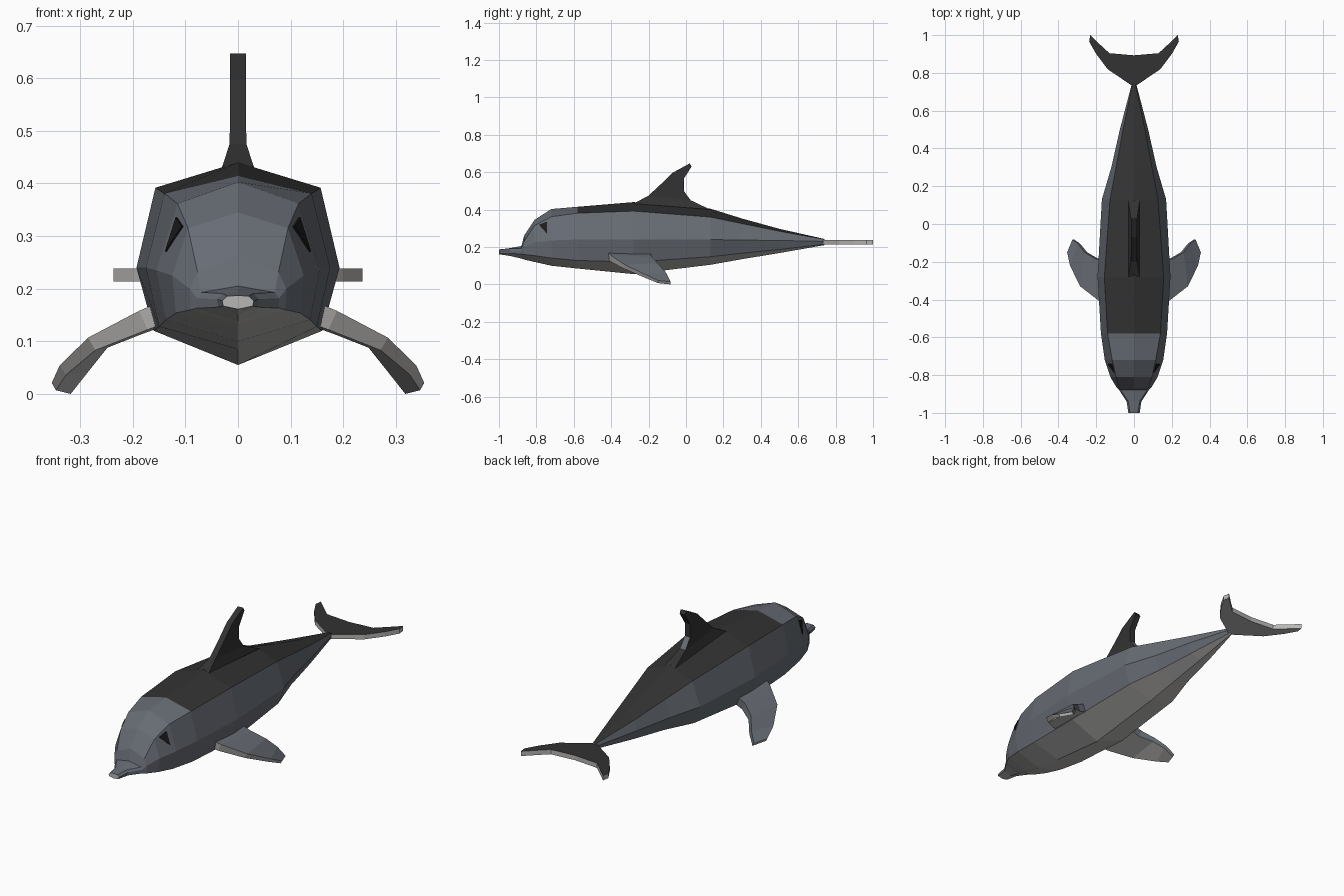
import bpy, bmesh
from mathutils import Vector
from mathutils.bvhtree import BVHTree

if "Cube" in bpy.data.objects:
    bpy.data.objects.remove(bpy.data.objects["Cube"])


def material(name, r, g, b):
    m = bpy.data.materials.new(name)
    m.diffuse_color = (r, g, b, 1)
    m.use_nodes = True
    m.node_tree.nodes["Principled BSDF"].inputs["Base Color"].default_value = m.diffuse_color
    return m


MATS = [material("dark_back", 0.032, 0.032, 0.032),
        material("blue_grey", 0.135, 0.15, 0.175),
        material("pale_belly", 0.48, 0.47, 0.46),
        material("eye_black", 0.012, 0.012, 0.012)]
DARK, BLUE, PALE, BLACK = range(4)


def loft(name, sections, rule):
    """Skin closed sections; rule(j, centre) gives the colour, j = -1 on the end caps."""
    bm = bmesh.new()
    rings = [[bm.verts.new(p) for p in s] for s in sections]
    n = len(rings[0])

    def add(verts, j):
        f = bm.faces.new(verts)
        f.material_index = rule(j, f.calc_center_median())

    for a, b in zip(rings, rings[1:]):
        for j in range(n):
            k = (j + 1) % n
            add((a[j], a[k], b[k], b[j]), j)
    add(rings[0][::-1], -1)
    add(rings[-1], -1)
    bmesh.ops.recalc_face_normals(bm, faces=bm.faces)
    tree = BVHTree.FromBMesh(bm)
    me = bpy.data.meshes.new(name)
    bm.to_mesh(me)
    bm.free()
    for m in MATS:
        me.materials.append(m)
    bpy.context.collection.objects.link(bpy.data.objects.new(name, me))
    return tree


def blade(lead, trail, off):
    """Four-point section: leading and trailing edge thickened by an offset."""
    l, t, o = Vector(lead), Vector(trail), Vector(off)
    return [l + o, t + o, t - o, l - o]


def flip(sections):
    return [[(-p[0], p[1], p[2]) for p in s] for s in sections]


# Body: y, top z, upper edge x z, side x z, lower edge x z, keel z
STATIONS = [
    (-1.00, .187, .020, .186, .030, .177, .028, .167, .161),
    (-.94, .194, .030, .191, .039, .180, .038, .165, .152),
    (-.88, .205, .070, .193, .078, .182, .078, .163, .138),
    (-.865, .262, .077, .232, .092, .200, .090, .160, .133),
    (-.81, .345, .095, .315, .125, .225, .118, .154, .120),
    (-.72, .403, .115, .362, .155, .235, .137, .141, .100),
    (-.58, .415, .140, .381, .175, .240, .150, .128, .085),
    (-.28, .440, .157, .392, .193, .240, .160, .120, .055),
    (.13, .405, .127, .360, .170, .240, .135, .148, .105),
    (.30, .352, .095, .325, .120, .237, .090, .167, .135),
    (.50, .297, .058, .284, .075, .235, .055, .187, .168),
    (.74, .243, .008, .241, .012, .230, .008, .215, .210),
]


def body_ring(s):
    y, top, ux, uz, sx, sz, lx, lz, keel = s
    return [(0, y, top), (ux, y, uz), (sx, y, sz), (lx, y, lz),
            (0, y, keel), (-lx, y, lz), (-sx, y, sz), (-ux, y, uz)]


def body_rule(j, c):
    if j in (3, 4, -1):
        return PALE
    return DARK if j in (0, 7) and c.y > -.58 else BLUE


body = loft("body", [body_ring(s) for s in STATIONS], body_rule)

# Dorsal fin: leading y z, trailing y z, half thickness
FIN = [(-.28, .432, .13, .400, .030), (-.20, .475, .025, .450, .016),
       (-.13, .540, -.012, .500, .015), (-.07, .598, -.012, .565, .015),
       (.02, .647, .03, .630, .015)]
loft("dorsal_fin",
     [blade((0, a, b), (0, c, d), (w, 0, 0)) for a, b, c, d, w in FIN],
     lambda j, c: BLUE if j == 1 and .45 < c.z < .5 else DARK)

# Flippers: drooping swept blades, pale underneath and on the leading edge
flipper = [
    blade((.13, -.425, .160), (.13, -.19, .155), (.008, 0, .019)),
    blade((.18, -.405, .140), (.195, -.185, .130), (.008, 0, .018)),
    blade((.278, -.33, .095), (.255, -.15, .100), (.007, 0, .012)),
    blade((.333, -.22, .045), (.290, -.105, .052), (.006, 0, .009)),
    blade((.350, -.15, .014), (.322, -.082, .007), (.004, 0, .007)),
]
for side, secs in (("right", flipper), ("left", flip(flipper))):
    loft(side + "_flipper", secs, lambda j, c: BLUE if j in (0, 1) else PALE)

# Tail flukes: one flat blade across both sides
half = [blade((x, a, .226), (u, b, .226), (0, 0, .012)) for x, a, u, b in
        [(0, .725, 0, .893), (.14, .82, .13, .904), (.20, .90, .18, .95),
         (.237, .965, .232, 1.0)]]
loft("tail_flukes", flip(half[:0:-1]) + half, lambda j, c: DARK if j == 0 else PALE)

# Eyes: thin triangular plates laid on the head surface
inner, outer = [], []
for y, z in ((-.785, .318), (-.742, .335), (-.742, .27)):
    p, n, _, _ = body.ray_cast(Vector((1, y, z)), Vector((-1, 0, 0)))
    inner.append(p - n * .004)
    outer.append(p + n * .004)
for side, secs in (("right", [inner, outer]), ("left", flip([inner, outer]))):
    loft(side + "_eye", secs, lambda j, c: BLACK)
